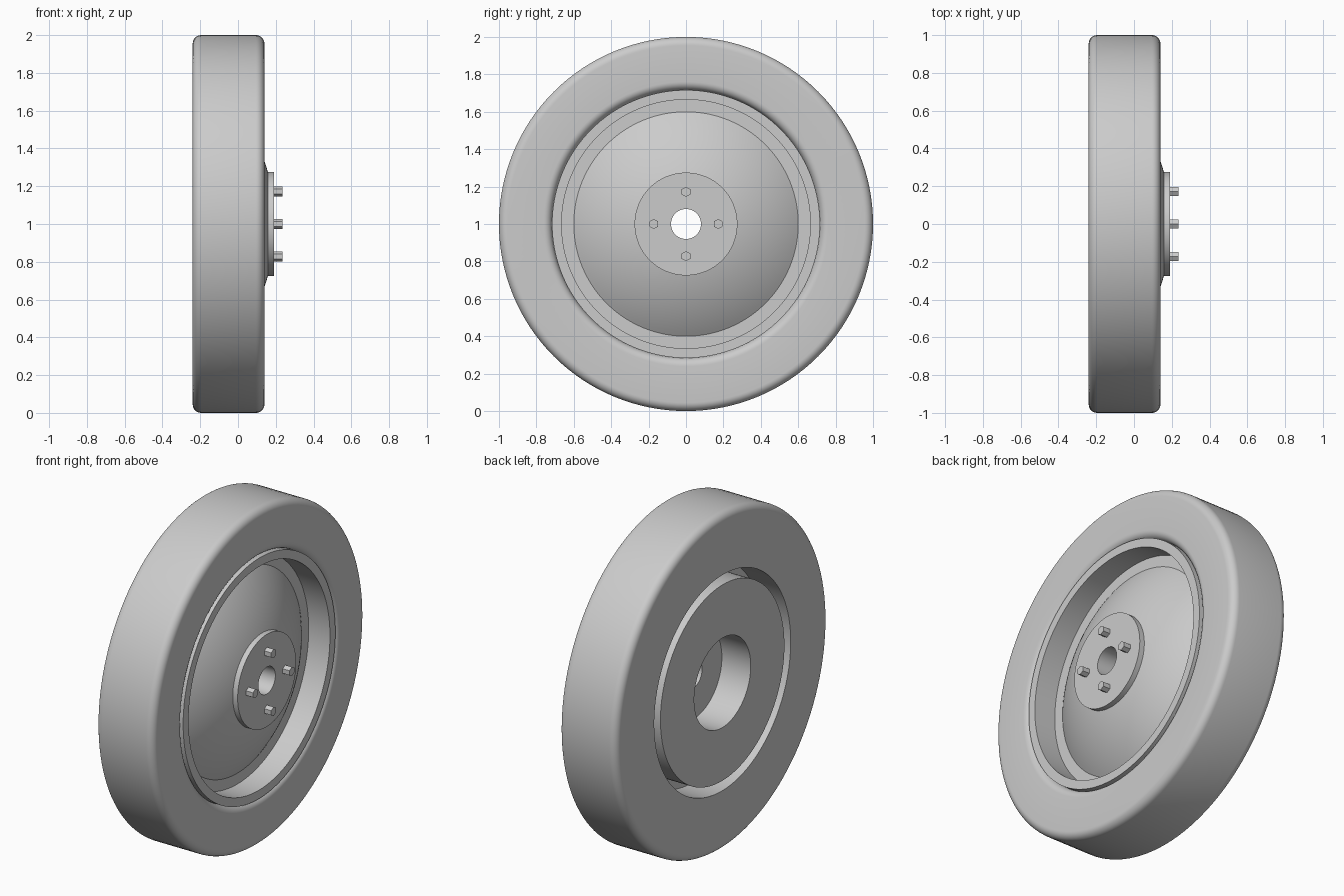
import bpy
import bmesh
from math import sin, cos, pi, radians, sqrt
from mathutils import Matrix

cube = bpy.data.objects.get("Cube")
if cube:
    bpy.data.objects.remove(cube)

grey = bpy.data.materials.new("light_grey")
grey.use_nodes = True
grey.diffuse_color = (0.6, 0.6, 0.6, 1)
grey.node_tree.nodes["Principled BSDF"].inputs["Base Color"].default_value = (0.6, 0.6, 0.6, 1)

AXLE = 1.0                        # height of the wheel axis
BACK, FRONT = -0.24, 0.14         # tyre side planes
WEB = -0.05                       # back of the inner web


def finish(name, bm):
    bmesh.ops.recalc_face_normals(bm, faces=bm.faces)
    mesh = bpy.data.meshes.new(name)
    bm.to_mesh(mesh)
    bm.free()
    mesh.materials.append(grey)
    obj = bpy.data.objects.new(name, mesh)
    bpy.context.collection.objects.link(obj)
    bpy.ops.object.select_all(action='DESELECT')
    obj.select_set(True)
    bpy.context.view_layer.objects.active = obj
    bpy.ops.object.shade_smooth_by_angle(angle=radians(30))
    return obj


def lathe(name, profile, steps=128):
    """Revolve a closed (x, radius) profile around the axle."""
    bm = bmesh.new()
    rings = []
    for i in range(steps):
        a = 2 * pi * i / steps
        rings.append([bm.verts.new((x, r * cos(a), AXLE + r * sin(a))) for x, r in profile])
    n = len(profile)
    for i in range(steps):
        p, q = rings[i], rings[(i + 1) % steps]
        for j in range(n):
            k = (j + 1) % n
            bm.faces.new((p[j], p[k], q[k], q[j]))
    return finish(name, bm)


def fillet(x, r, radius, start, end, steps=8):
    """Arc points around a centre, angles in degrees from +x towards outward."""
    angles = [radians(start + (end - start) * i / steps) for i in range(steps + 1)]
    return [(x + radius * cos(a), r + radius * sin(a)) for a in angles]


# Tyre with rounded shoulders and a rounded front bead
soft = 0.045
tyre = [(BACK, 0.642), (WEB, 0.642), (WEB, 0.716)]
tyre += fillet(FRONT - soft, 0.716 + soft, soft, -90, 0)
tyre += fillet(FRONT - soft, 1 - soft, soft, 0, 90)
tyre += fillet(BACK + soft, 1 - soft, soft, 90, 180)
lathe("tyre", tyre)

# Rim ring with flat front lip
lathe("rim", [(WEB, 0.6), (0, 0.6), (0, 0.665), (FRONT, 0.665),
              (FRONT, 0.716), (WEB, 0.716)])

# Domed disc, hollow at the back behind the hub
ball = 1.016
edge, inner = 0.6, 0.266
dome = []
for i in range(17):
    r = edge + (inner - edge) * i / 16
    dome.append((sqrt(ball ** 2 - r ** 2) - sqrt(ball ** 2 - edge ** 2), r))
lathe("domed_disc", [(BACK, inner), (BACK, 0.583), (WEB, 0.583), (WEB, edge)] + dome)

# Hub plate with centre bore
lathe("hub", [(WEB, 0.08), (0.19, 0.08), (0.19, 0.275), (WEB, 0.275)], 96)

# Four hexagonal studs
for i in range(4):
    a = i * pi / 2
    bm = bmesh.new()
    place = Matrix.Translation((0.21, 0.172 * cos(a), AXLE + 0.172 * sin(a)))
    bmesh.ops.create_cone(bm, cap_ends=True, segments=6, radius1=0.027, radius2=0.027,
                          depth=0.05, matrix=place @ Matrix.Rotation(pi / 2, 4, 'Y')
                          @ Matrix.Rotation(pi / 2, 4, 'Z'))
    # Turn each stud so that a corner points up
    top = max(v.co.z for v in bm.verts) - place.translation.z
    if top < 0.026:
        bmesh.ops.rotate(bm, verts=bm.verts, cent=place.translation,
                         matrix=Matrix.Rotation(pi / 6, 3, 'X'))
    finish("stud_%d" % (i + 1), bm)
